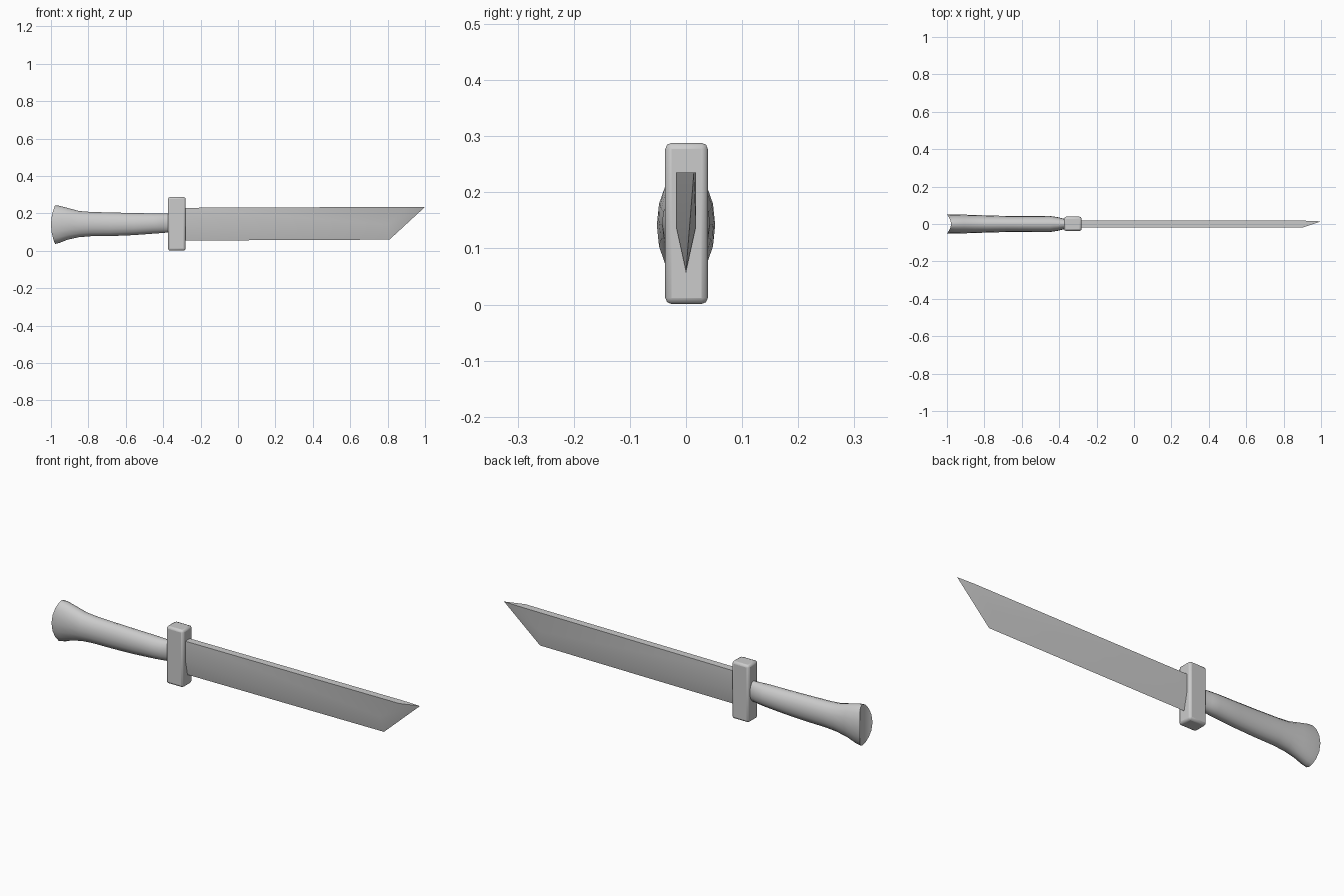
import bpy, bmesh, math

if "Cube" in bpy.data.objects:
    bpy.data.objects.remove(bpy.data.objects["Cube"])


def make_object(name, verts, faces, angle=35):
    mesh = bpy.data.meshes.new(name)
    mesh.from_pydata(verts, [], faces)
    bm = bmesh.new()
    bm.from_mesh(mesh)
    bmesh.ops.recalc_face_normals(bm, faces=bm.faces)
    bm.to_mesh(mesh)
    bm.free()
    ob = bpy.data.objects.new(name, mesh)
    bpy.context.collection.objects.link(ob)
    smooth(ob, angle)
    return ob


def smooth(ob, angle):
    bpy.ops.object.select_all(action='DESELECT')
    ob.select_set(True)
    bpy.context.view_layer.objects.active = ob
    bpy.ops.object.shade_smooth_by_angle(angle=math.radians(angle))


# Handle: oval rings (x, half depth, bottom z, top z) with a flared, bowed butt
rings = [(-1.0, 0.050, 0.037, 0.243), (-0.965, 0.052, 0.042, 0.241),
         (-0.91, 0.050, 0.060, 0.229), (-0.85, 0.048, 0.073, 0.213),
         (-0.79, 0.046, 0.078, 0.208), (-0.68, 0.043, 0.079, 0.205),
         (-0.56, 0.043, 0.084, 0.202), (-0.45, 0.043, 0.092, 0.200),
         (-0.41, 0.037, 0.095, 0.199), (-0.375, 0.028, 0.098, 0.199),
         (-0.34, 0.028, 0.098, 0.199)]
N = 16
verts, faces = [], []
for i, (x, hy, lo, hi) in enumerate(rings):
    bow = (0.022, 0.01)[i] if i < 2 else 0
    for k in range(N):
        a = 2 * math.pi * k / N
        s = math.sin(a)
        verts.append((x + bow * s * s, hy * math.cos(a),
                      (lo + hi) / 2 + (hi - lo) / 2 * s))
for i in range(len(rings) - 1):
    for k in range(N):
        j = (k + 1) % N
        faces.append((i * N + k, i * N + j, (i + 1) * N + j, (i + 1) * N + k))
# Butt cap is bridged side to side so it follows the bow; far end is flat
for k in range(N // 4 * 2):
    a, b = k, k + 1
    c, d = (N - k - 1) % N, (N - k) % N
    faces.append(tuple(dict.fromkeys((a, b, c, d))))
faces.append(tuple(range((len(rings) - 1) * N, len(rings) * N)))
make_object("handle", verts, faces, 45)

# Guard: upright block with softened edges
bpy.ops.mesh.primitive_cube_add(size=1, location=(-0.327, 0.001, 0.1445))
guard = bpy.context.object
guard.name = "guard"
guard.scale = (0.094, 0.076, 0.287)
bpy.ops.object.transform_apply(location=False, rotation=False, scale=True)
bev = guard.modifiers.new("soft_edges", 'BEVEL')
bev.width = 0.011
bev.segments = 2
smooth(guard, 40)

# Blade: flat spine, parallel flats, ground edge and slanted tip
W = 0.018
x0 = -0.30
verts = [(x0, -W, 0.230), (x0, W, 0.230),           # spine root
         (x0, -W, 0.137), (x0, W, 0.137),           # grind root
         (x0, 0, 0.055),                            # edge root
         (0.905, -W, 0.235), (0.905, W, 0.235),     # spine end
         (0.80, -W, 0.140), (0.80, W, 0.140),       # grind corner
         (0.81, 0, 0.060), (0.99, 0.014, 0.235)]    # edge corner, point
faces = [(0, 1, 6, 10, 5), (0, 5, 7, 2), (1, 3, 8, 6),
         (2, 7, 9, 4), (3, 4, 9, 8),
         (7, 5, 10, 9), (8, 9, 10, 6), (0, 2, 4, 3, 1)]
make_object("blade", verts, faces, 35)
# The model's bounds run -1 to 1: nudge the point out to full length
bpy.data.objects["blade"].data.vertices[10].co.x = 1.0
